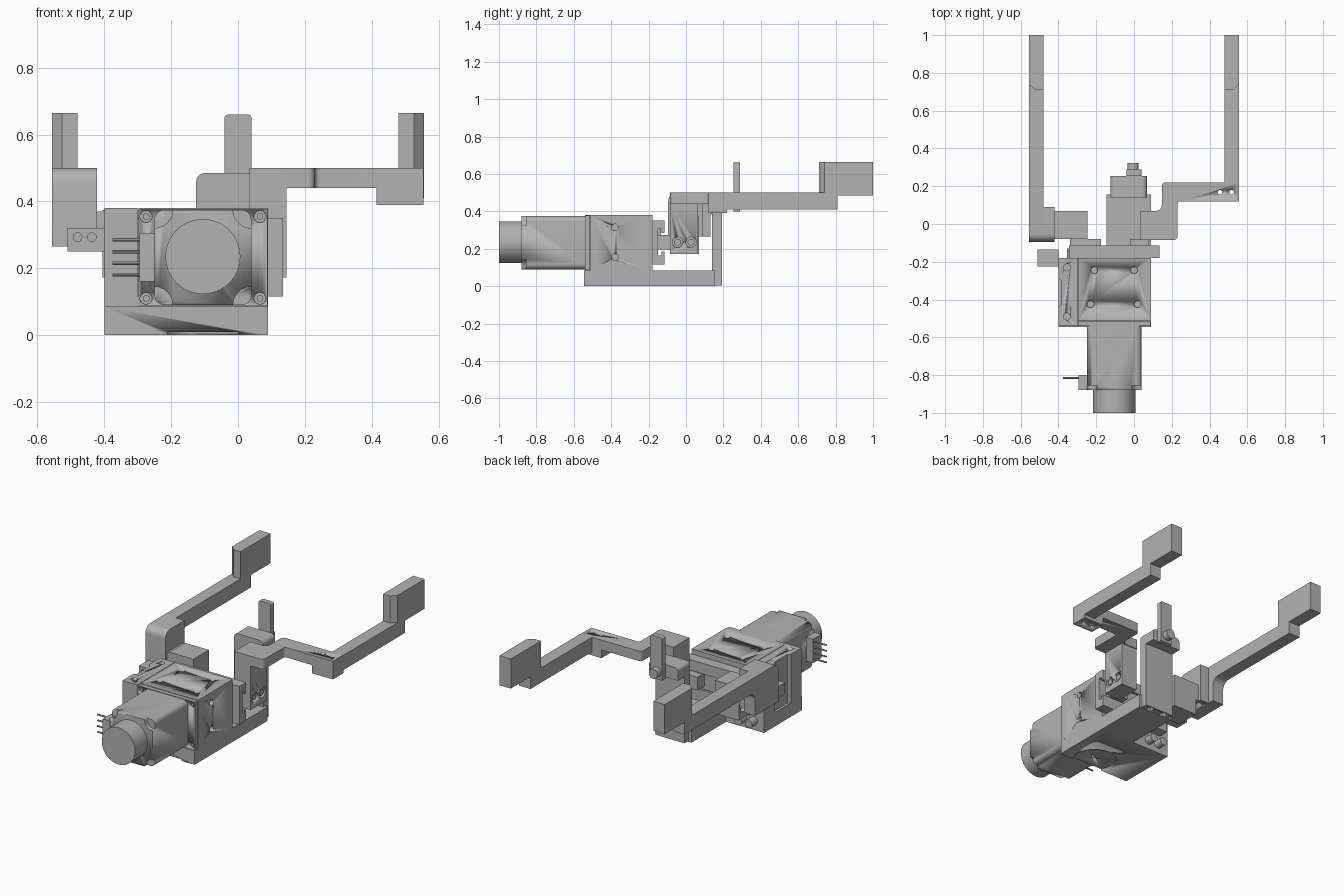
import bpy
import bmesh
import math
from mathutils import Vector, Matrix

cube = bpy.data.objects.get("Cube")
if cube:
    bpy.data.objects.remove(cube, do_unlink=True)

grey = bpy.data.materials.new("machined_grey")
grey.use_nodes = True
grey.diffuse_color = (0.45, 0.45, 0.45, 1)
grey.node_tree.nodes["Principled BSDF"].inputs["Base Color"].default_value = grey.diffuse_color

ROTATIONS = {
    "x": Matrix.Rotation(math.pi / 2, 4, "Y"),
    "y": Matrix.Rotation(math.pi / 2, 4, "X"),
    "z": Matrix.Identity(4),
}


def finish(name, bm):
    """Turn a bmesh into a named, shaded object."""
    bmesh.ops.recalc_face_normals(bm, faces=bm.faces)
    mesh = bpy.data.meshes.new(name)
    bm.to_mesh(mesh)
    bm.free()
    mesh.materials.append(grey)
    obj = bpy.data.objects.new(name, mesh)
    bpy.context.collection.objects.link(obj)
    bpy.ops.object.select_all(action="DESELECT")
    obj.select_set(True)
    bpy.context.view_layer.objects.active = obj
    bpy.ops.object.shade_smooth_by_angle(angle=math.radians(30))
    return obj


def rounded(points, radii, steps=6):
    """Replace chosen corners of an outline with smooth arcs."""
    result = []
    for i, point in enumerate(points):
        corner = Vector(point)
        if i not in radii:
            result.append(corner)
            continue
        before = (Vector(points[i - 1]) - corner).normalized() * radii[i]
        after = (Vector(points[(i + 1) % len(points)]) - corner).normalized() * radii[i]
        for s in range(steps + 1):
            a = s / steps * math.pi / 2
            result.append(corner + before * (1 - math.sin(a)) + after * (1 - math.cos(a)))
    return result


def prism(name, outline, axis, low, high):
    """Extrude a flat outline along one axis."""
    place = {
        "x": lambda p: (low, p[0], p[1]),
        "y": lambda p: (p[0], low, p[1]),
        "z": lambda p: (p[0], p[1], low),
    }[axis]
    bm = bmesh.new()
    face = bm.faces.new([bm.verts.new(place(p)) for p in outline])
    grown = bmesh.ops.extrude_face_region(bm, geom=[face])["geom"]
    shift = Vector([high - low if axis == a else 0 for a in "xyz"])
    bmesh.ops.translate(bm, vec=shift, verts=[g for g in grown if isinstance(g, bmesh.types.BMVert)])
    return finish(name, bm)


def box(name, x, y, z):
    return prism(name, [(x[0], y[0]), (x[1], y[0]), (x[1], y[1]), (x[0], y[1])], "z", *z)


def add_rod(bm, centre, axis, radius, length, sides=32):
    matrix = Matrix.Translation(centre) @ ROTATIONS[axis]
    bmesh.ops.create_cone(bm, cap_ends=True, segments=sides, radius1=radius,
                          radius2=radius, depth=length, matrix=matrix)


def rod(name, centre, axis, radius, length, sides=32):
    bm = bmesh.new()
    add_rod(bm, centre, axis, radius, length, sides)
    return finish(name, bm)


def drill(obj, centres, axis, radius, depth):
    """Cut round holes centred on the given points."""
    bm = bmesh.new()
    for centre in centres:
        add_rod(bm, centre, axis, radius, depth, 24)
    cutter = finish("hole_cutter", bm)
    cutter.hide_render = True
    mod = obj.modifiers.new("holes", "BOOLEAN")
    mod.operation = "DIFFERENCE"
    mod.solver = "EXACT"
    mod.object = cutter
    bpy.context.view_layer.objects.active = obj
    bpy.ops.object.modifier_apply(modifier=mod.name)
    bpy.data.objects.remove(cutter, do_unlink=True)


# Motor with relieved corners and a round encoder cap
mx, mz = (-0.25, 0.04), (0.09, 0.375)
motor_outline = rounded([(mx[0], mz[0]), (mx[1], mz[0]), (mx[1], mz[1]), (mx[0], mz[1])],
                        {i: 0.03 for i in range(4)})
motor = prism("motor_body", motor_outline, "y", -0.88, -0.54)
drill(motor, [(x, -0.88, z) for x in mx for z in mz], "y", 0.055, 0.05)
rod("encoder_cap", (-0.105, -0.94, 0.235), "y", 0.112, 0.12, 64)

# Electrical connector with four pins
box("connector", (-0.295, -0.2), (-0.88, -0.8), (0.16, 0.305))
for z in (0.18, 0.215, 0.25, 0.285):
    rod("connector_pin", (-0.33, -0.815, z), "x", 0.005, 0.09, 8)

# Gripper housing and front flange
housing = box("gripper_housing", (-0.297, 0.09), (-0.512, -0.18), (0.085, 0.38))
drill(housing, [(-0.21, -0.245, 0.38), (0, -0.245, 0.38),
                (-0.23, -0.425, 0.38), (0.02, -0.425, 0.38)], "z", 0.018, 0.06)
drill(housing, [(0.09, -0.38, z) for z in (0.155, 0.315)], "x", 0.018, 0.06)
flange = box("front_flange", (-0.297, 0.088), (-0.54, -0.515), (0.087, 0.378))
corners = [(x, -0.54, z) for x in (-0.275, 0.066) for z in (0.11, 0.355)]
drill(flange, corners, "y", 0.018, 0.03)
for x, y, z in corners:
    rod("flange_screw", (x, y + 0.015, z), "y", 0.011, 0.02, 6)

# Mounting bracket: base plate, side wall and rear tongue
base = box("base_plate", (-0.4, 0.09), (-0.545, -0.18), (0, 0.085))
drill(base, [(-0.105, -0.48, 0)], "z", 0.125, 0.02)
drill(base, [(-0.105, -0.48, 0)], "z", 0.012, 0.08)
wall = prism("side_wall", [(-0.3, -0.54), (-0.3, -0.18), (-0.4, -0.18), (-0.4, -0.285),
                           (-0.385, -0.3), (-0.385, -0.425), (-0.4, -0.44), (-0.4, -0.54)],
             "z", 0.085, 0.38)
drill(wall, [(-0.355, y, 0.38) for y in (-0.49, -0.23)], "z", 0.018, 0.1)
tongue = box("base_tongue", (-0.145, 0.09), (-0.18, 0.155), (0, 0.085))
for x in (-0.33, -0.26):
    rod("rear_bolt", (x, -0.16, 0.055), "y", 0.025, 0.06)

# Rear post with a stop block and upright tab
post = box("rear_post", (-0.125, 0.07), (0.14, 0.192), (0.005, 0.42))
drill(post, [(x, 0.168, 0) for x in (-0.075, 0.02)], "z", 0.018, 0.08)
block = rounded([(-0.125, 0.41), (0.07, 0.41), (0.07, 0.485), (-0.125, 0.485)], {2: 0.025, 3: 0.025})
prism("stop_block", block, "y", 0.14, 0.255)
tab = rounded([(-0.04, 0.4), (0.04, 0.4), (0.04, 0.66), (-0.04, 0.66)], {2: 0.01, 3: 0.01})
prism("stop_tab", tab, "y", 0.255, 0.288)
rod("tab_bolt", (-0.005, 0.305, 0.445), "y", 0.03, 0.035)

# Slide rail with a channel, and two jaw carriers riding in it
rail = [(-0.18, 0.115), (-0.115, 0.115), (-0.115, 0.185), (-0.13, 0.185), (-0.13, 0.165),
        (-0.15, 0.165), (-0.15, 0.305), (-0.13, 0.305), (-0.13, 0.285), (-0.115, 0.285),
        (-0.115, 0.35), (-0.18, 0.35)]
prism("slide_rail", rail, "x", -0.345, 0.135)
for x in ((-0.34, -0.175), (-0.02, 0.08)):
    box("jaw_carrier", x, (-0.149, -0.08), (0.195, 0.275))

# Finger on the left: drilled column, cranked bracket and corner foot
column = box("left_finger_column", (0.035, 0.145), (-0.085, 0.065), (0.172, 0.44))
bolt_spots = [(0.145, y, 0.235) for y in (-0.045, 0.027)]
drill(column, bolt_spots, "x", 0.028, 0.06)
for x, y, z in bolt_spots:
    rod("column_bolt", (x - 0.02, y, z), "x", 0.018, 0.03)
crank = rounded([(0.035, -0.085), (0.23, -0.085), (0.23, 0.12), (0.555, 0.12), (0.555, 0.22),
                 (0.147, 0.22), (0.147, 0.07), (0.035, 0.07)],
                {1: 0.02, 2: 0.015, 5: 0.02, 6: 0.03})
bracket = prism("left_finger_bracket", crank, "z", 0.44, 0.5)
foot = box("left_finger_foot", (0.415, 0.555), (0.12, 0.22), (0.39, 0.44))
for part in (bracket, foot):
    drill(part, [(x, 0.168, 0.45) for x in (0.455, 0.517)], "z", 0.012, 0.2)

# Finger on the right: mount, bridge and drilled upright
mount = box("right_finger_mount", (-0.405, -0.245), (-0.08, 0.07), (0.172, 0.375))
drill(mount, [(-0.405, y, 0.235) for y in (-0.045, 0.027)], "x", 0.025, 0.05)
box("right_finger_bridge", (-0.43, -0.4), (-0.08, 0.07), (0.27, 0.37))
upright = rounded([(-0.095, 0.265), (0.09, 0.265), (0.09, 0.5), (-0.095, 0.5)], {3: 0.045})
shoe = prism("right_finger_upright", upright, "x", -0.48, -0.422)
drill(shoe, [(-0.45, y, 0.265) for y in (-0.045, 0.04)], "z", 0.018, 0.08)

# Long finger arms, each ending in a raised two-layer grip pad
right_arm = rounded([(-0.095, 0.265), (0.13, 0.265), (0.13, 0.41), (0.81, 0.41), (0.81, 0.5), (-0.095, 0.5)],
                    {2: 0.05, 5: 0.045})
left_arm = [(0.22, 0.41), (0.81, 0.41), (0.81, 0.5), (0.22, 0.5)]
for side, sign, profile in (("left", 1, left_arm), ("right", -1, right_arm)):
    inner, seam, outer = 0.48 * sign, 0.527 * sign, 0.557 * sign
    prism(side + "_finger_arm", profile, "x", inner, outer)
    box(side + "_grip_pad", (inner, seam), (0.71, 1), (0.485, 0.665))
    backing = [(seam, 0.71), (outer, 0.74), (outer, 1), (seam, 1)]
    prism(side + "_pad_backing", backing, "z", 0.485, 0.665)

# Small sensor block beside the wall
sensor = box("sensor_block", (-0.51, -0.4), (-0.225, -0.135), (0.25, 0.32))
drill(sensor, [(x, -0.225, 0.293) for x in (-0.48, -0.437)], "y", 0.013, 0.08)
